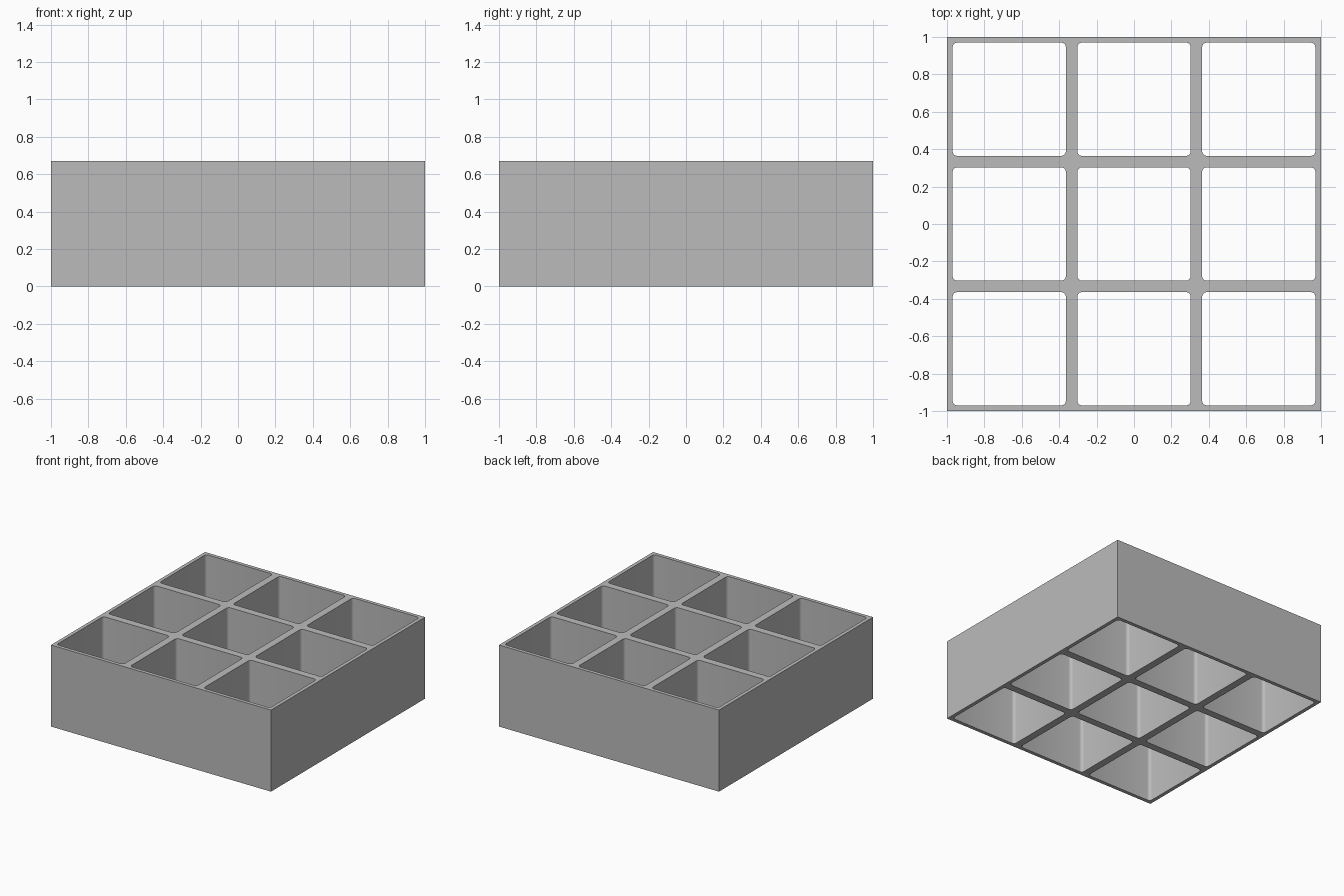
import bpy, bmesh
from math import cos, sin, pi

HEIGHT = 0.67
PITCH = 0.667      # spacing of the compartments
HALF = 0.303       # half width of a compartment
RADIUS = 0.025     # rounding of compartment corners
STEPS = 4

if "Cube" in bpy.data.objects:
    bpy.data.objects.remove(bpy.data.objects["Cube"])

grey = bpy.data.materials.new("plain grey")
grey.use_nodes = True
grey.diffuse_color = (0.5, 0.5, 0.5, 1)
grey.node_tree.nodes["Principled BSDF"].inputs["Base Color"].default_value = (0.5, 0.5, 0.5, 1)


def add_loop(bm, points):
    verts = [bm.verts.new((x, y, 0)) for x, y in points]
    return [bm.edges.new((a, b)) for a, b in zip(verts, verts[1:] + verts[:1])]


def rounded_square(cx, cy):
    points = []
    inner = HALF - RADIUS
    for corner, (sx, sy) in enumerate([(1, 1), (-1, 1), (-1, -1), (1, -1)]):
        for i in range(STEPS + 1):
            a = (corner + i / STEPS) * pi / 2
            points.append((cx + sx * inner + RADIUS * cos(a),
                           cy + sy * inner + RADIUS * sin(a)))
    return points


# Plan of the open grid: outer square with nine rounded openings
bm = bmesh.new()
edges = add_loop(bm, [(-1, -1), (1, -1), (1, 1), (-1, 1)])
for col in (-1, 0, 1):
    for row in (-1, 0, 1):
        edges += add_loop(bm, rounded_square(col * PITCH, row * PITCH))
bmesh.ops.triangle_fill(bm, edges=edges, use_beauty=True, normal=(0, 0, 1))

# Raise the plan into walls
raised = bmesh.ops.extrude_face_region(bm, geom=bm.faces[:], use_keep_orig=True)
top = [g for g in raised["geom"] if isinstance(g, bmesh.types.BMVert)]
bmesh.ops.translate(bm, verts=top, vec=(0, 0, HEIGHT))
bmesh.ops.recalc_face_normals(bm, faces=bm.faces[:])

mesh = bpy.data.meshes.new("compartment_grid")
bm.to_mesh(mesh)
bm.free()
mesh.materials.append(grey)
grid = bpy.data.objects.new("compartment_grid", mesh)
bpy.context.collection.objects.link(grid)

# Soft shading on the rounded corners only
bpy.context.view_layer.objects.active = grid
grid.select_set(True)
bpy.ops.object.shade_smooth_by_angle(angle=pi / 6)
